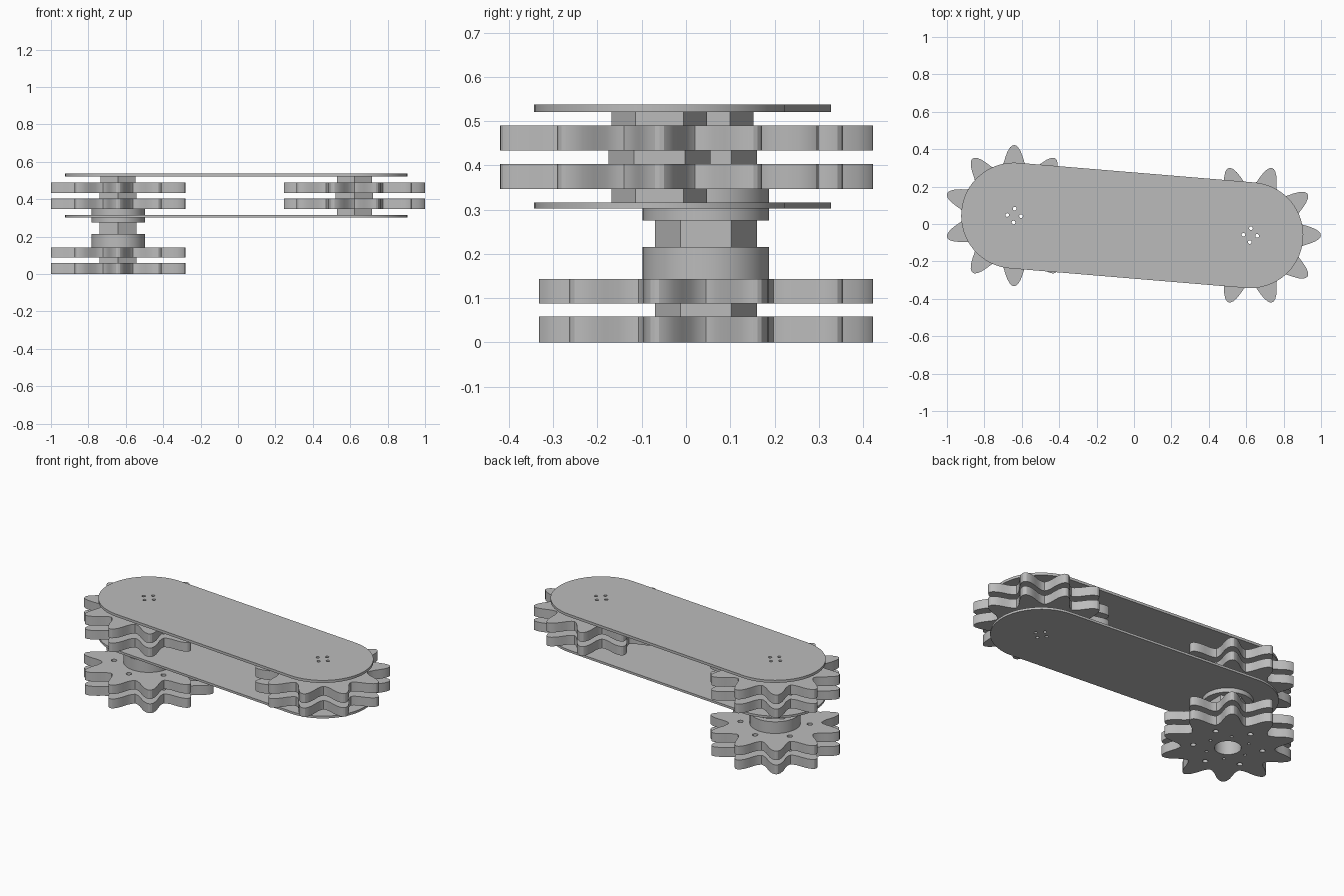
import bpy
import bmesh
from math import sin, cos, pi, atan2, radians

cube = bpy.data.objects.get("Cube")
if cube:
    bpy.data.objects.remove(cube, do_unlink=True)

# One plain grey metal
GREY = (0.5, 0.5, 0.5, 1)
metal = bpy.data.materials.new("grey_metal")
metal.use_nodes = True
metal.diffuse_color = GREY
metal.node_tree.nodes["Principled BSDF"].inputs["Base Color"].default_value = GREY

# The two axles and the lean of the line between them
LEFT, RIGHT = (-0.641, 0.045), (0.622, -0.06)
LEAN = atan2(RIGHT[1] - LEFT[1], RIGHT[0] - LEFT[0])
BORE = 0.075


def ring(r, n, centre=(0, 0), phase=0.0):
    return [(centre[0] + r * cos(phase + 2 * pi * i / n),
             centre[1] + r * sin(phase + 2 * pi * i / n)) for i in range(n)]


def hole_circle(radius, count, size, centre=(0, 0), phase=0.0):
    return [ring(size, 12, c) for c in ring(radius, count, centre, phase)]


def slab(name, loops, z0, z1, centre=(0, 0)):
    """Extrude an outline with holes between two heights."""
    curve = bpy.data.curves.new(name, "CURVE")
    curve.dimensions = "2D"
    curve.fill_mode = "BOTH"
    curve.extrude = (z1 - z0) / 2
    for loop in loops:
        spline = curve.splines.new("POLY")
        spline.points.add(len(loop) - 1)
        spline.use_cyclic_u = True
        for point, (x, y) in zip(spline.points, loop):
            point.co = (x, y, 0, 1)
    source = bpy.data.objects.new(name + "_outline", curve)
    bpy.context.collection.objects.link(source)
    bpy.context.view_layer.update()
    graph = bpy.context.evaluated_depsgraph_get()
    mesh = bpy.data.meshes.new_from_object(source.evaluated_get(graph))
    bpy.data.objects.remove(source, do_unlink=True)

    bm = bmesh.new()
    bm.from_mesh(mesh)
    bmesh.ops.remove_doubles(bm, verts=bm.verts, dist=0.0002)
    bmesh.ops.recalc_face_normals(bm, faces=bm.faces)
    bm.to_mesh(mesh)
    bm.free()
    mesh.materials.clear()
    mesh.materials.append(metal)
    obj = bpy.data.objects.new(name, mesh)
    obj.location = (centre[0], centre[1], (z0 + z1) / 2)
    bpy.context.collection.objects.link(obj)
    bpy.ops.object.select_all(action="DESELECT")
    obj.select_set(True)
    bpy.context.view_layer.objects.active = obj
    bpy.ops.object.shade_smooth_by_angle(angle=radians(20))
    return obj


def sprocket(name, centre, z0, z1, phase):
    # Half a tooth as (radius, half width), from valley to tip
    half = [(0.268, 0.069), (0.288, 0.056), (0.318, 0.046),
            (0.345, 0.035), (0.365, 0.022), (0.375, 0.01)]
    teeth = 10
    outline = []
    for i in range(teeth):
        a = phase + 2 * pi * i / teeth
        side = [(0.26, -pi / teeth)] + [(r, -w / r) for r, w in half]
        side += [(0.377, 0)] + [(r, w / r) for r, w in reversed(half)]
        outline += [(r * cos(a + t), r * sin(a + t)) for r, t in side]
    loops = [outline, ring(BORE, 32)]
    loops += hole_circle(0.195, 6, 0.016, phase=pi / 6)
    loops += hole_circle(0.125, 6, 0.009)
    slab(name, loops, z0, z1, centre)


def hex_spacer(name, centre, z0, z1, r=0.115):
    slab(name, [ring(r, 6, phase=pi / 2), ring(BORE, 32)], z0, z1, centre)


def collar(name, z0, z1):
    slab(name, [ring(0.143, 48), ring(BORE, 32)], z0, z1, LEFT)


# Long plates with rounded ends and four bolt holes at each axle
def plate(name, z0, z1):
    outline = []
    for centre, start in ((LEFT, pi / 2), (RIGHT, -pi / 2)):
        for i in range(33):
            a = LEAN + start + pi * i / 32
            outline.append((centre[0] + 0.283 * cos(a), centre[1] + 0.283 * sin(a)))
    loops = [outline]
    for centre in (LEFT, RIGHT):
        loops += hole_circle(0.037, 4, 0.01, centre, LEAN)
    slab(name, loops, z0, z1)


plate("top_plate", 0.521, 0.537)
plate("bottom_plate", 0.302, 0.316)

# Paired sprockets and spacers between the plates
for side, centre, phase in (("right", LEFT, pi / 2), ("left", RIGHT, 0.0)):
    sprocket(side + "_upper_sprocket", centre, 0.433, 0.49, phase)
    sprocket(side + "_middle_sprocket", centre, 0.347, 0.403, phase)
    hex_spacer(side + "_top_spacer", centre, 0.49, 0.521, 0.108)
    hex_spacer(side + "_middle_spacer", centre, 0.403, 0.433)
hex_spacer("left_bottom_spacer", RIGHT, 0.316, 0.347, 0.108)

# Drive stack below the plates
collar("inner_collar", 0.316, 0.347)
collar("outer_collar", 0.275, 0.302)
hex_spacer("drive_shaft", LEFT, 0.215, 0.275)
collar("drive_collar", 0.143, 0.215)
sprocket("drive_upper_sprocket", LEFT, 0.088, 0.143, pi / 2)
hex_spacer("drive_spacer", LEFT, 0.058, 0.088)
sprocket("drive_lower_sprocket", LEFT, 0.0, 0.058, pi / 2)
